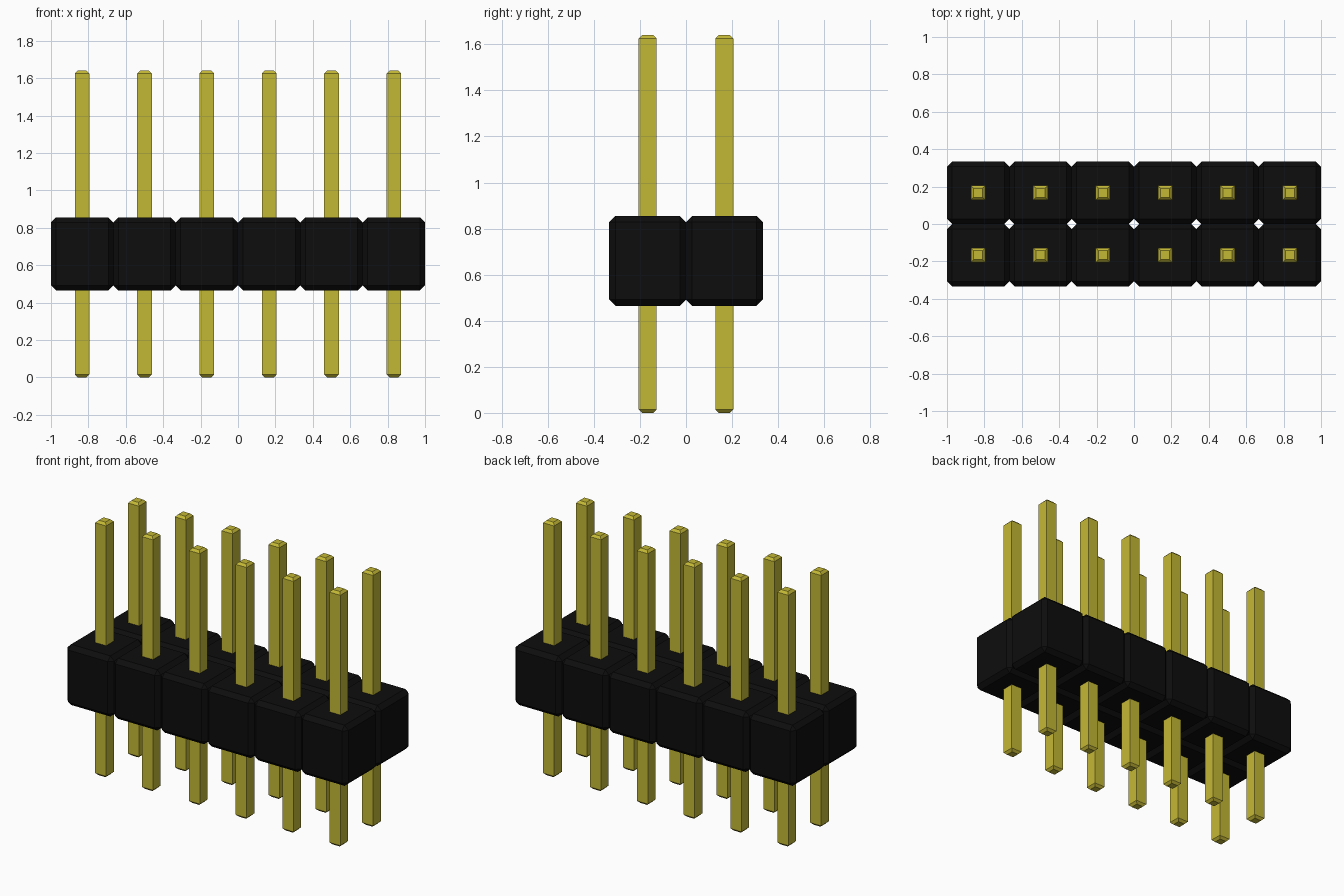
import bpy
import bmesh

cube = bpy.data.objects.get("Cube")
if cube:
    bpy.data.objects.remove(cube, do_unlink=True)

COLUMNS, ROWS = 6, 2
PITCH = 1 / 3
BODY_BOTTOM, BODY_TOP = 0.465, 0.855
PIN_WIDTH, PIN_HEIGHT = 0.078, 1.64


def make_material(name, color):
    mat = bpy.data.materials.new(name)
    mat.use_nodes = True
    mat.diffuse_color = color
    bsdf = mat.node_tree.nodes["Principled BSDF"]
    bsdf.inputs["Base Color"].default_value = color
    bsdf.inputs["Roughness"].default_value = 0.5
    return mat


def chamfered_box(name, size, z_min, chamfer, mat, tips_only=False):
    """Box mesh with flat chamfers on all edges, or only around its two ends."""
    bm = bmesh.new()
    bmesh.ops.create_cube(bm, size=1)
    for v in bm.verts:
        v.co.x *= size[0]
        v.co.y *= size[1]
        v.co.z = z_min + (v.co.z + 0.5) * size[2]
    edges = [e for e in bm.edges
             if not tips_only or abs(e.verts[0].co.z - e.verts[1].co.z) < 1e-5]
    bmesh.ops.bevel(bm, geom=edges, offset=chamfer, segments=1,
                    affect='EDGES', profile=0.5)
    mesh = bpy.data.meshes.new(name)
    bm.to_mesh(mesh)
    bm.free()
    mesh.materials.append(mat)
    return mesh


black = make_material("black plastic", (0.004, 0.004, 0.004, 1))
gold = make_material("gold metal", (0.55, 0.48, 0.036, 1))

# Shared meshes for one housing cell and one square pin
cell_mesh = chamfered_box("housing_cell", (PITCH, PITCH, BODY_TOP - BODY_BOTTOM),
                          BODY_BOTTOM, 0.027, black)
pin_mesh = chamfered_box("pin", (PIN_WIDTH, PIN_WIDTH, PIN_HEIGHT),
                         0, 0.015, gold, tips_only=True)

# Grid of cells, each with a pin through its centre
for row in range(ROWS):
    for col in range(COLUMNS):
        x = (col - (COLUMNS - 1) / 2) * PITCH
        y = (row - (ROWS - 1) / 2) * PITCH
        for part, mesh in (("housing_cell", cell_mesh), ("pin", pin_mesh)):
            obj = bpy.data.objects.new(f"{part}_{row + 1}_{col + 1}", mesh)
            obj.location = (x, y, 0)
            bpy.context.collection.objects.link(obj)
